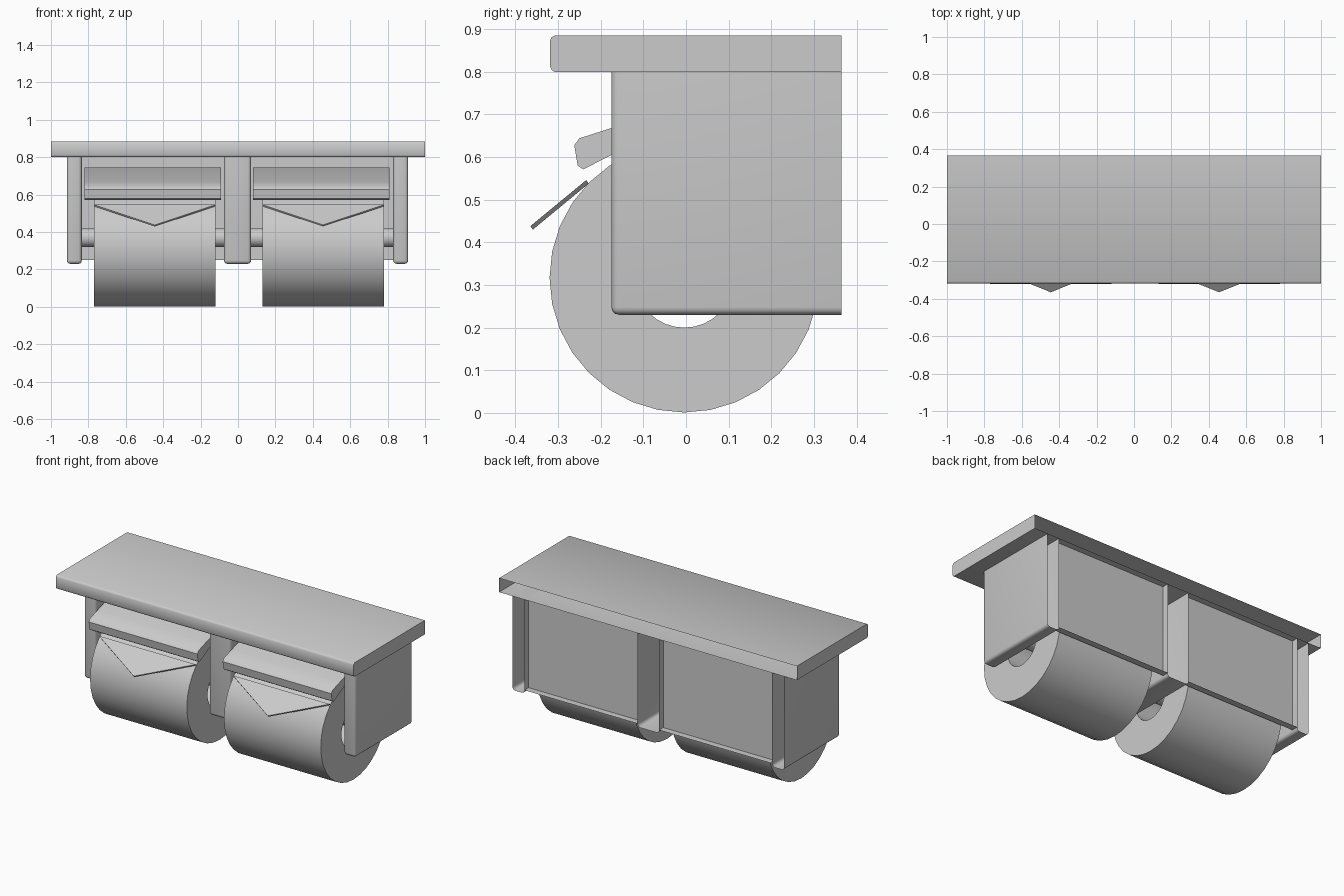
import bpy, bmesh, math

if "Cube" in bpy.data.objects:
    bpy.data.objects.remove(bpy.data.objects["Cube"])


def finish(name, bm, smooth=True):
    mesh = bpy.data.meshes.new(name)
    bm.to_mesh(mesh)
    bm.free()
    ob = bpy.data.objects.new(name, mesh)
    bpy.context.collection.objects.link(ob)
    if smooth:
        bpy.ops.object.select_all(action='DESELECT')
        ob.select_set(True)
        bpy.context.view_layer.objects.active = ob
        bpy.ops.object.shade_smooth_by_angle(angle=math.radians(40))
    return ob


def drop_faces(bm, test):
    bad = [f for f in bm.faces if test(f.calc_center_median())]
    bmesh.ops.delete(bm, geom=bad, context='FACES')


def extrude_x(profile, x0, x1):
    """Closed (y, z) profile swept from x0 to x1."""
    bm = bmesh.new()
    a = [bm.verts.new((x0, y, z)) for y, z in profile]
    b = [bm.verts.new((x1, y, z)) for y, z in profile]
    n = len(profile)
    bm.faces.new(a)
    bm.faces.new(b)
    for i in range(n):
        j = (i + 1) % n
        bm.faces.new((a[i], a[j], b[j], b[i]))
    bmesh.ops.recalc_face_normals(bm, faces=bm.faces)
    return bm


BACK = 0.365


def open_box(name, x0, x1, y0, z0, z1, bevel=0):
    """Box with an open back; front, side and bottom edges optionally rounded."""
    bm = extrude_x([(y0, z0), (BACK, z0), (BACK, z1), (y0, z1)], x0, x1)
    if bevel:
        edges = [e for e in bm.edges
                 if not all(v.co.y > BACK - 1e-4 for v in e.verts)
                 and not all(v.co.z > z1 - 1e-4 for v in e.verts)]
        bmesh.ops.bevel(bm, geom=edges, offset=bevel, segments=3,
                        profile=0.5, affect='EDGES')
    drop_faces(bm, lambda c: c.y > BACK - 1e-4)
    return finish(name, bm)


def tube(name, x0, x1, y, z, r_out, r_in, n=32):
    bm = bmesh.new()
    rings = []
    for x, r in ((x0, r_out), (x1, r_out), (x1, r_in), (x0, r_in)):
        rings.append([bm.verts.new((x, y + r * math.sin(2 * math.pi * i / n),
                                    z + r * math.cos(2 * math.pi * i / n)))
                      for i in range(n)])
    for k in range(4):
        p, q = rings[k], rings[(k + 1) % 4]
        for i in range(n):
            j = (i + 1) % n
            bm.faces.new((p[i], p[j], q[j], q[i]))
    bmesh.ops.recalc_face_normals(bm, faces=bm.faces)
    return finish(name, bm)


# Shelf with softened front edges and an open back
bm = extrude_x([(BACK, 0.80), (-0.308, 0.80), (-0.315, 0.804), (-0.319, 0.812),
                (-0.319, 0.873), (-0.315, 0.881), (-0.308, 0.885), (BACK, 0.885)],
               -1, 1)
drop_faces(bm, lambda c: c.y > BACK - 1e-4)
finish("shelf", bm)

# Support posts
for name, x0, x1 in (("left_post", -0.915, -0.835),
                     ("middle_post", -0.075, 0.07),
                     ("right_post", 0.83, 0.91)):
    open_box(name, x0, x1, -0.175, 0.23, 0.80, 0.018)

for side, dx in (("left", 0.0), ("right", 0.90)):
    # Recessed back panel between posts
    x0, x1 = (-0.835, -0.075) if side == "left" else (0.07, 0.83)
    open_box(side + "_back_panel", x0, x1, 0.325, 0.25, 0.80)

    # Spindle
    rod = [(-0.005 + 0.05 * math.cos(math.pi * i / 12),
            0.37 + 0.05 * math.sin(math.pi * i / 12)) for i in range(24)]
    finish(side + "_spindle", extrude_x(rod, x0, x1))

    # Paper roll
    tube(side + "_roll", -0.77 + dx, -0.12 + dx, -0.004, 0.317, 0.316, 0.117)

    # Cover bar above the roll
    cover = [(0.325, 0.745), (0.07, 0.745), (-0.175, 0.668), (-0.25, 0.644),
             (-0.262, 0.628), (-0.254, 0.58), (-0.241, 0.571),
             (-0.175, 0.605), (-0.09, 0.648), (0.0, 0.668), (0.325, 0.68)]
    finish(side + "_cover", extrude_x(cover, -0.82 + dx, -0.09 + dx))

    # Folded paper tip: thin slanted triangle
    bm = bmesh.new()
    oy, oz = 0.006, -0.008
    tri = [(-0.77 + dx, -0.234, 0.546), (-0.445 + dx, -0.365, 0.438),
           (-0.12 + dx, -0.234, 0.546)]
    a = [bm.verts.new(p) for p in tri]
    b = [bm.verts.new((x, y + oy, z + oz)) for x, y, z in tri]
    bm.faces.new(a)
    bm.faces.new(b)
    for i in range(3):
        j = (i + 1) % 3
        bm.faces.new((a[i], a[j], b[j], b[i]))
    bmesh.ops.recalc_face_normals(bm, faces=bm.faces)
    finish(side + "_paper_tip", bm, smooth=False)
